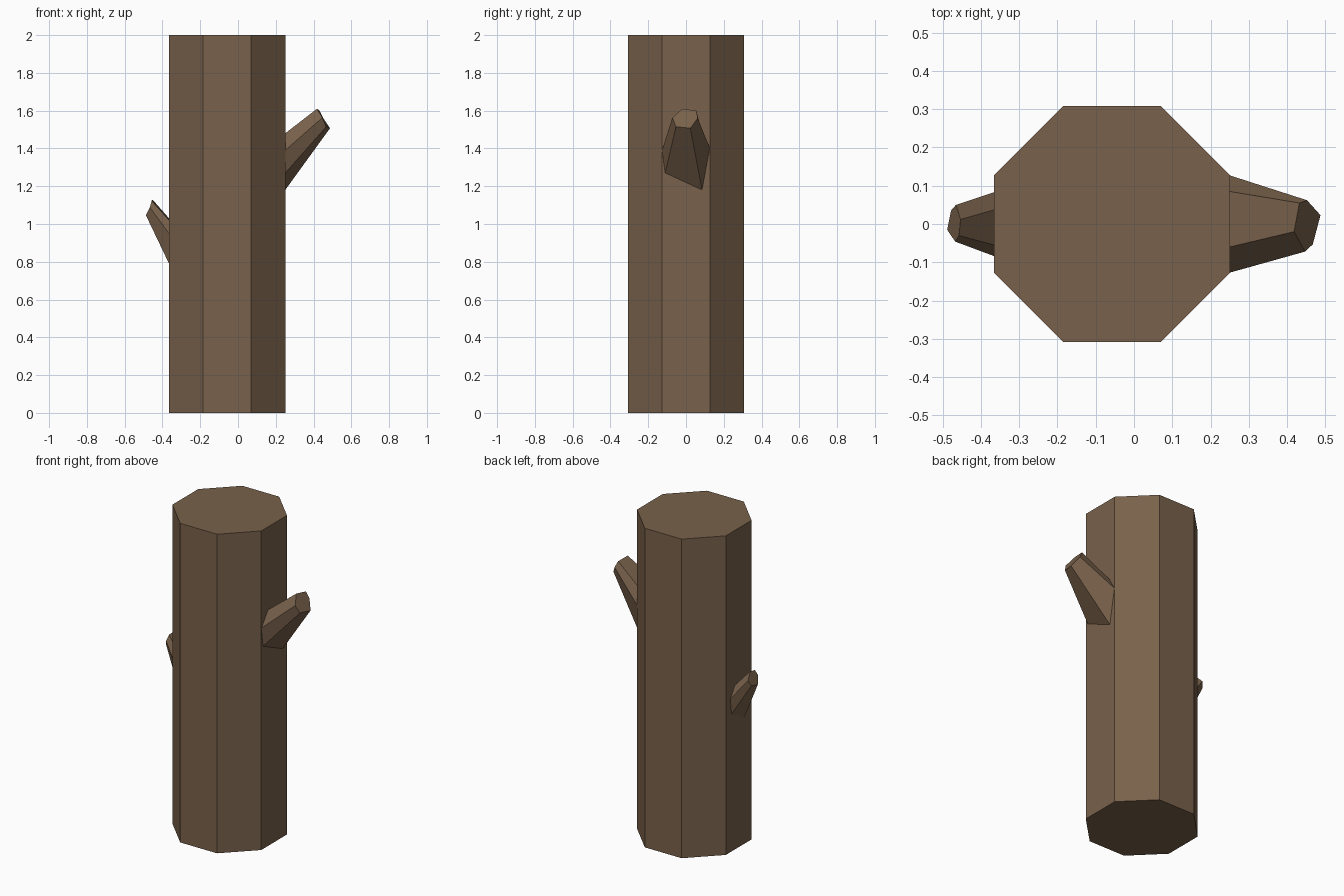
import bpy, bmesh, math
from mathutils import Vector

if "Cube" in bpy.data.objects:
    bpy.data.objects.remove(bpy.data.objects["Cube"])

bark = bpy.data.materials.new("brown bark")
bark.diffuse_color = (0.19, 0.12, 0.07, 1)
bark.use_nodes = True
bark.node_tree.nodes["Principled BSDF"].inputs["Base Color"].default_value = bark.diffuse_color


def finish(name, bm):
    bmesh.ops.recalc_face_normals(bm, faces=bm.faces)
    mesh = bpy.data.meshes.new(name)
    bm.to_mesh(mesh)
    bm.free()
    mesh.materials.append(bark)
    obj = bpy.data.objects.new(name, mesh)
    bpy.context.collection.objects.link(obj)


def loft(name, root, tip):
    """Closed flat-sided solid between two matching rings."""
    bm = bmesh.new()
    a = [bm.verts.new(p) for p in root]
    b = [bm.verts.new(p) for p in tip]
    n = len(a)
    for i in range(n):
        j = (i + 1) % n
        bm.faces.new((a[i], a[j], b[j], b[i]))
    bm.faces.new(a)
    bm.faces.new(b)
    finish(name, bm)


def branch(name, wall_x, wall, tip, sink):
    """Tapered six-sided stub, continued past the trunk wall to bury its root."""
    tip = [Vector(p) for p in tip]
    wall = [Vector((wall_x, y, z)) for y, z in wall]
    loft(name, [w + (w - t) * sink for w, t in zip(wall, tip)], tip)


# trunk: octagonal log
r = 0.308 / math.cos(math.pi / 8)
ring = [(-0.0575 + r * math.cos((k + 0.5) * math.pi / 4),
         r * math.sin((k + 0.5) * math.pi / 4)) for k in range(8)]
loft("trunk", [(x, y, 0) for x, y in ring], [(x, y, 2) for x, y in ring])

# larger stub on the right
branch("right_branch", 0.25,
       [(0.085, 1.18), (-0.11, 1.27), (-0.127, 1.39),
        (-0.06, 1.48), (0.085, 1.475), (0.127, 1.40)],
       [(0.487, 0.023, 1.507), (0.467, -0.053, 1.515), (0.447, -0.072, 1.563),
        (0.418, -0.02, 1.61), (0.432, 0.055, 1.60), (0.452, 0.062, 1.56)], 0.15)

# smaller stub on the left
branch("left_branch", -0.365,
       [(-0.055, 0.79), (0.07, 0.86), (0.083, 0.96),
        (0.037, 1.03), (-0.055, 1.02), (-0.084, 0.95)],
       [(-0.488, -0.015, 1.047), (-0.478, 0.035, 1.055), (-0.465, 0.05, 1.09),
        (-0.453, 0.012, 1.13), (-0.457, -0.03, 1.123), (-0.467, -0.046, 1.088)], 0.15)
